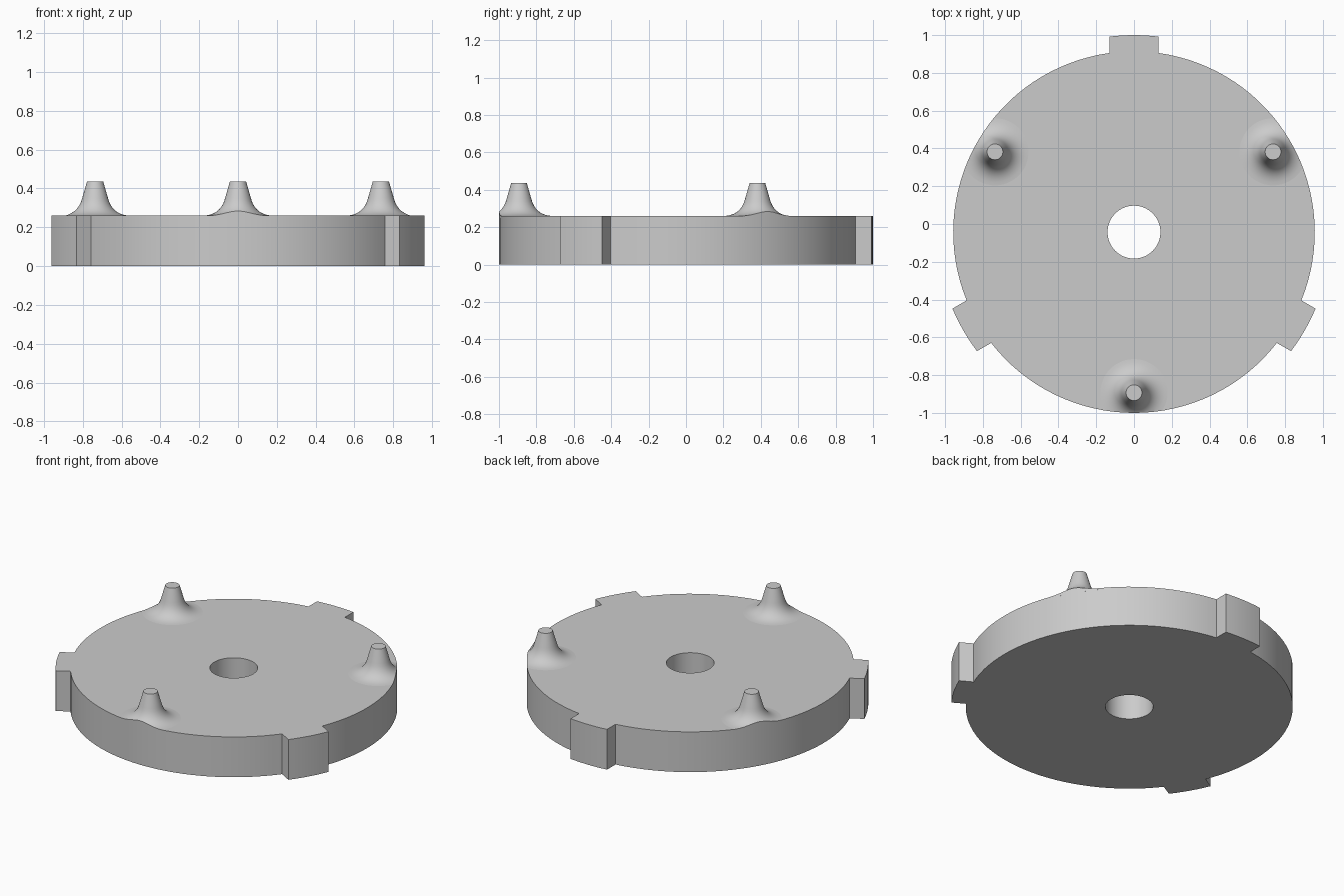
import bpy, bmesh, math
from mathutils import Vector

if "Cube" in bpy.data.objects:
    bpy.data.objects.remove(bpy.data.objects["Cube"])

CY = -0.043                   # hub centre in y
R, R_TAB, R_HOLE = 0.957, 1.043, 0.14
HALF_TAB, TOP = 0.13, 0.26
STEPS = 32                    # rim segments between two tabs

grey = bpy.data.materials.new("plain grey")
grey.diffuse_color = (0.6, 0.6, 0.6, 1)
grey.use_nodes = True
grey.node_tree.nodes["Principled BSDF"].inputs["Base Color"].default_value = grey.diffuse_color


def polar(r, a, z=0.0):
    return Vector((r * math.cos(a), CY + r * math.sin(a), z))


def make_object(name, bm):
    bmesh.ops.recalc_face_normals(bm, faces=bm.faces[:])
    mesh = bpy.data.meshes.new(name)
    bm.to_mesh(mesh)
    bm.free()
    mesh.materials.append(grey)
    obj = bpy.data.objects.new(name, mesh)
    bpy.context.collection.objects.link(obj)
    return obj


def smooth(obj):
    bpy.ops.object.select_all(action='DESELECT')
    obj.select_set(True)
    bpy.context.view_layer.objects.active = obj
    bpy.ops.object.shade_smooth_by_angle(angle=math.radians(30))


def add_loop(bm, points):
    verts = [bm.verts.new(p) for p in points]
    return [bm.edges.new((v, verts[(i + 1) % len(verts)])) for i, v in enumerate(verts)]


def extrude_up(bm, faces, height):
    geom = bmesh.ops.extrude_face_region(bm, geom=faces)["geom"]
    moved = [g for g in geom if isinstance(g, bmesh.types.BMVert)]
    bmesh.ops.translate(bm, verts=moved, vec=(0, 0, height))


# Disc: rim with three parallel-sided tabs and a centre hole
outer_a, inner_a = math.asin(HALF_TAB / R_TAB), math.asin(HALF_TAB / R)
outline = []
for k in range(3):
    mid = math.radians(90 + 120 * k)
    outline += [polar(R_TAB, mid + outer_a * (i / 3 - 1)) for i in range(7)]
    span = math.radians(120) - 2 * inner_a
    outline += [polar(R, mid + inner_a + span * i / STEPS) for i in range(STEPS + 1)]
hole = [polar(R_HOLE, 2 * math.pi * i / 64) for i in range(64)]

bm = bmesh.new()
edges = add_loop(bm, outline) + add_loop(bm, hole)
bmesh.ops.triangle_fill(bm, edges=edges, use_beauty=True, normal=(0, 0, 1))
extrude_up(bm, bm.faces[:], TOP)
smooth(make_object("disc", bm))

# Helper cylinder that trims the flared pin feet flush with the rim
bm = bmesh.new()
add_loop(bm, [polar(R, 2 * math.pi * i / 128, 0.1) for i in range(128)])
face = bm.faces.new(bm.verts[:])
extrude_up(bm, [face], 0.5)
trim = make_object("rim_trim_helper", bm)
trim.hide_render = True

# Pin profile: tapered tip running into a concave foot
profile = [(0.042, 0.435), (0.066, 0.352)]
for i in range(1, 11):
    t = i / 10
    a, b, c = (1 - t) ** 2, 2 * t * (1 - t), t * t
    profile.append((a * 0.066 + b * 0.088 + c * 0.178, a * 0.352 + b * 0.264 + c * 0.26))
profile.append((0.178, 0.25))

for k in range(3):
    centre = polar(0.85, math.radians(30 + 120 * k))
    bm = bmesh.new()
    rings = []
    for r, z in profile:
        angles = [2 * math.pi * i / 48 for i in range(48)]
        rings.append([bm.verts.new(centre + Vector((r * math.cos(t), r * math.sin(t), z)))
                      for t in angles])
    for up, low in zip(rings, rings[1:]):
        for i in range(48):
            j = (i + 1) % 48
            bm.faces.new((up[i], low[i], low[j], up[j]))
    bm.faces.new(rings[0])
    bm.faces.new(rings[-1])
    pin = make_object("pin_%d" % (k + 1), bm)
    cut = pin.modifiers.new("trim", 'BOOLEAN')
    cut.operation, cut.solver, cut.object = 'INTERSECT', 'EXACT', trim
    bpy.context.view_layer.objects.active = pin
    bpy.ops.object.modifier_apply(modifier=cut.name)
    smooth(pin)

bpy.data.objects.remove(trim)
